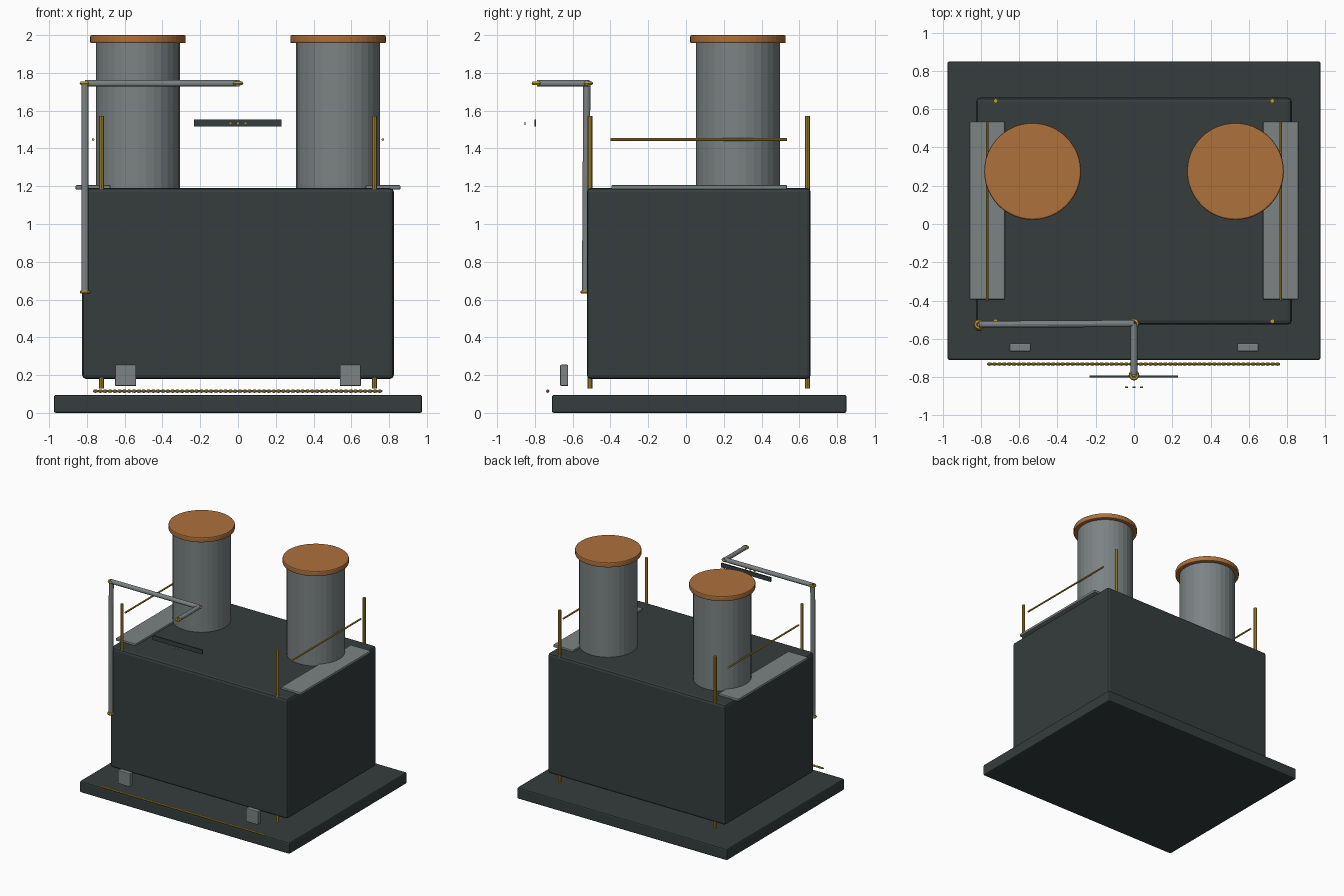
import bpy
from math import pi
from mathutils import Vector

default = bpy.data.objects.get("Cube")
if default:
    bpy.data.objects.remove(default, do_unlink=True)


def material(name, rgb):
    m = bpy.data.materials.new(name)
    m.use_nodes = True
    col = (*rgb, 1.0)
    m.diffuse_color = col
    m.node_tree.nodes["Principled BSDF"].inputs["Base Color"].default_value = col
    return m


DARK = material("dark slate", (0.036, 0.047, 0.046))
GREY = material("steel grey", (0.2, 0.225, 0.23))
COPPER = material("copper", (0.42, 0.165, 0.045))
GOLD = material("brass", (0.5, 0.32, 0.035))


def finish(name, mat, bevel=0, segments=2):
    ob = bpy.context.object
    ob.name = name
    ob.data.materials.append(mat)
    if bevel:
        mod = ob.modifiers.new("Bevel", "BEVEL")
        mod.width = bevel
        mod.segments = segments
        mod.limit_method = "ANGLE"
    return ob


def box(name, lo, hi, mat, bevel=0):
    lo, hi = Vector(lo), Vector(hi)
    bpy.ops.mesh.primitive_cube_add(size=1, location=(lo + hi) / 2)
    bpy.context.object.scale = hi - lo
    bpy.ops.object.transform_apply(location=False, rotation=False, scale=True)
    return finish(name, mat, bevel)


def rod(name, a, b, radius, mat, sides=12, bevel=0):
    a, b = Vector(a), Vector(b)
    bpy.ops.mesh.primitive_cylinder_add(
        vertices=sides, radius=radius, depth=(b - a).length, location=(a + b) / 2,
        rotation=(b - a).to_track_quat("Z", "Y").to_euler())
    return finish(name, mat, bevel)


# Plinth and main body, with a small gap between them
box("plinth", (-0.975, -0.71, 0), (0.975, 0.85, 0.095), DARK, 0.01)
box("body", (-0.825, -0.525, 0.18), (0.825, 0.66, 1.19), DARK, 0.02)

# Parts repeated on both sides
for side, s in (("right", -1), ("left", 1)):
    x = 0.53 * s
    rod(side + "_tower", (x, 0.275, 1.17), (x, 0.275, 1.965), 0.222, GREY, 32)
    rod(side + "_tower_cap", (x, 0.275, 1.957), (x, 0.275, 2.0), 0.253, COPPER, 48, 0.008)
    xs = sorted((0.675 * s, 0.86 * s))
    box(side + "_walkway", (xs[0], -0.395, 1.183), (xs[1], 0.535, 1.206), GREY, 0.006)
    rod(side + "_handrail", (0.767 * s, -0.4, 1.447), (0.767 * s, 0.535, 1.447), 0.007, GOLD, 8)
    for end, y in (("front", -0.508), ("back", 0.643)):
        rod(f"{side}_{end}_post", (0.723 * s, y, 0.13), (0.723 * s, y, 1.573), 0.0125, GOLD, 8)
    box(side + "_step_block", (0.595 * s - 0.056, -0.666, 0.142),
        (0.595 * s + 0.056, -0.624, 0.255), GREY, 0.006)

# Lamp arm: upright, cross arm and forward arm
foot, corner = (-0.81, -0.532, 0.64), (-0.81, -0.525, 1.745)
elbow, tip = (0, -0.52, 1.745), (0, -0.79, 1.745)
rod("arm_upright", foot, corner, 0.019, GREY)
rod("arm_cross", corner, elbow, 0.018, GREY)
rod("arm_forward", elbow, tip, 0.018, GREY)
for name, p in (("foot", foot), ("corner", corner), ("elbow", elbow), ("tip", tip)):
    bpy.ops.mesh.primitive_torus_add(location=p, major_radius=0.018, minor_radius=0.01,
                                     major_segments=12, minor_segments=6)
    finish(f"arm_{name}_collar", GOLD)

# Hanging plate with three studs floating in front
box("hanging_plate", (-0.232, -0.802, 1.515), (0.23, -0.793, 1.552), DARK)
for i in (-1, 0, 1):
    rod(f"plate_stud_{i + 2}", (0.04 * i, -0.856, 1.533), (0.04 * i, -0.85, 1.533), 0.008, GOLD, 10)

# Beaded front trim
count = 60
step = 1.53 / count
for i in range(count):
    bpy.ops.mesh.primitive_uv_sphere_add(
        segments=8, ring_count=6, radius=0.009,
        location=(-0.767 + step * (i + 0.5), -0.732, 0.115), rotation=(0, pi / 2, 0))
    bpy.context.object.scale.z = 1.6
    finish(f"trim_bead_{i + 1}", GOLD)
